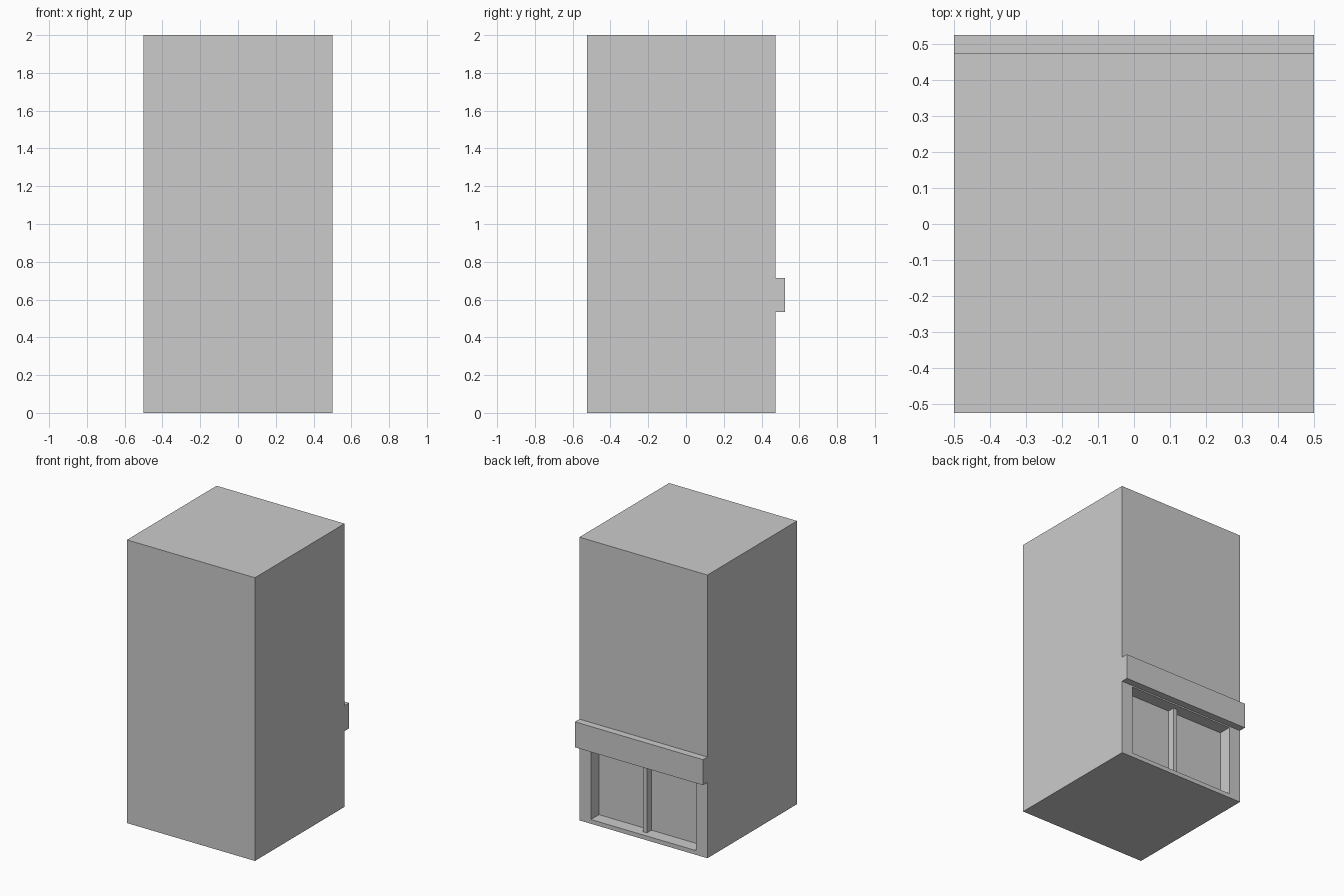
import bpy

if "Cube" in bpy.data.objects:
    bpy.data.objects.remove(bpy.data.objects["Cube"])


def box(name, x, y, z):
    """Axis-aligned box from (min, max) ranges."""
    lo, hi = zip(x, y, z)
    bpy.ops.mesh.primitive_cube_add(size=1, location=[(a + b) / 2 for a, b in zip(lo, hi)])
    ob = bpy.context.object
    ob.name = name
    ob.scale = [b - a for a, b in zip(lo, hi)]
    bpy.ops.object.transform_apply(location=False, rotation=False, scale=True)
    return ob


BACK = 0.475      # plane of the shopfront wall
RECESS = 0.09     # depth of the window recess
SILL, HEAD = 0.03, 0.525

# Tower block
building = box("building_block", (-0.5, 0.5), (-0.525, BACK), (0, 2))

# Recessed shop window, cut from the wall
cutter = box("window_cutter", (-0.41, 0.41), (BACK - RECESS, BACK + 0.1), (SILL, HEAD))
cut = building.modifiers.new("window_recess", 'BOOLEAN')
cut.operation = 'DIFFERENCE'
cut.solver = 'EXACT'
cut.object = cutter
bpy.context.view_layer.objects.active = building
bpy.ops.object.modifier_apply(modifier=cut.name)
bpy.data.objects.remove(cutter)

# Thin divider, set back from the wall face
box("window_mullion", (0.0, 0.03), (BACK - RECESS, BACK - 0.04), (SILL, HEAD))

# Projecting fascia board above the window
box("fascia_board", (-0.5, 0.5), (BACK, 0.525), (0.535, 0.715))
